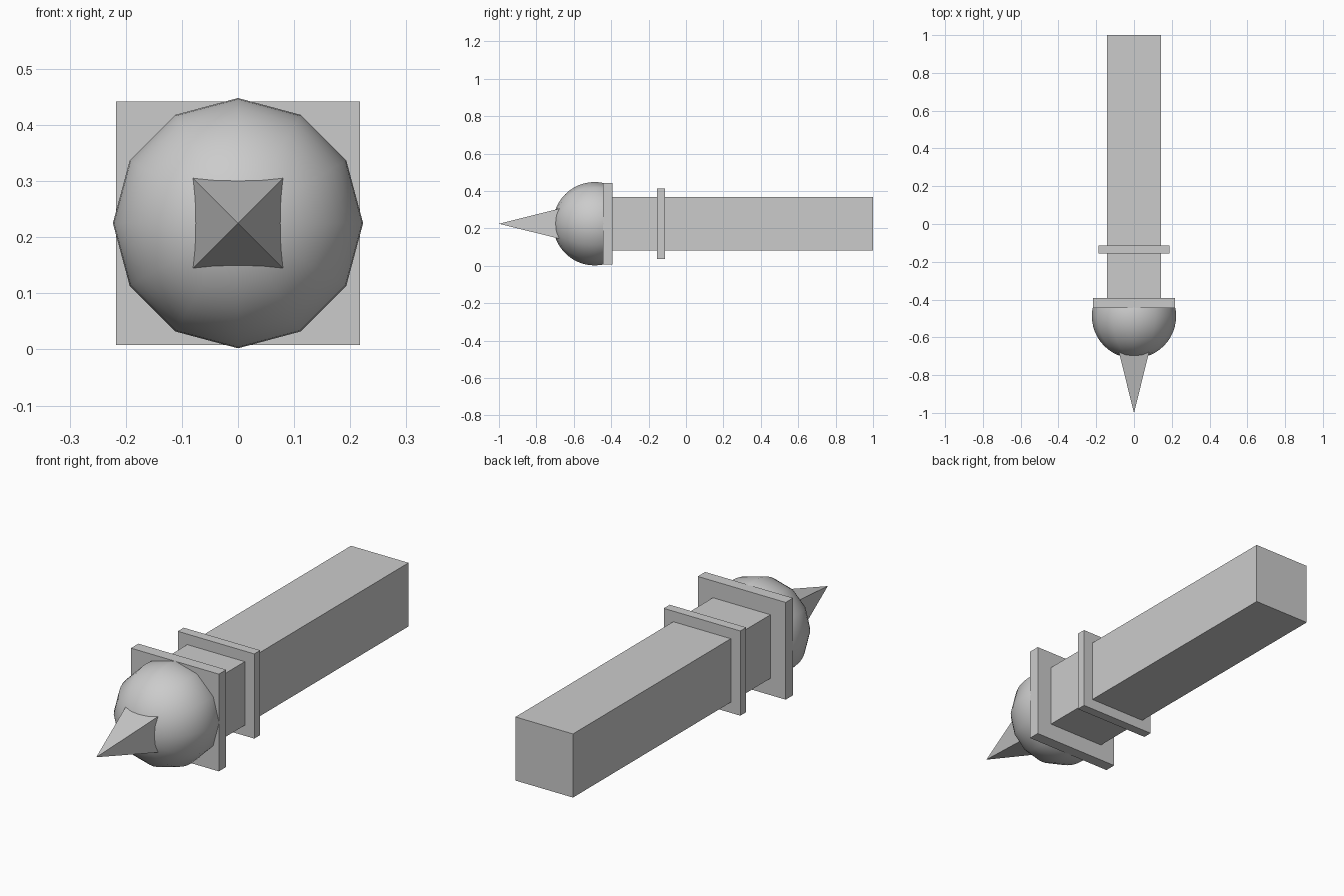
import bpy, bmesh
from math import radians
from mathutils import Matrix, Vector

if "Cube" in bpy.data.objects:
    bpy.data.objects.remove(bpy.data.objects["Cube"])

ZC = 0.225  # height of the long axis


def finish(bm, name, smooth=False):
    bmesh.ops.recalc_face_normals(bm, faces=bm.faces)
    for f in bm.faces:
        f.smooth = smooth and len(f.verts) < 6
    me = bpy.data.meshes.new(name)
    bm.to_mesh(me)
    bm.free()
    ob = bpy.data.objects.new(name, me)
    bpy.context.collection.objects.link(ob)
    return ob


def square_bar(name, half, y0, y1):
    bm = bmesh.new()
    m = Matrix.Translation((0, (y0 + y1) / 2, ZC)) @ Matrix.Diagonal((2 * half, y1 - y0, 2 * half, 1))
    bmesh.ops.create_cube(bm, size=1, matrix=m)
    return finish(bm, name)


# Shaft and square collars
square_bar("shaft", 0.142, -0.42, 1.0)
square_bar("middle_collar", 0.189, -0.155, -0.113)
square_bar("front_collar", 0.217, -0.445, -0.393)

# Twelve-sided dome, cut off inside the front collar
bm = bmesh.new()
m = Matrix.Translation((0, -0.488, ZC)) @ Matrix.Rotation(radians(90), 4, 'X')
bmesh.ops.create_uvsphere(bm, u_segments=12, v_segments=24, radius=0.223, matrix=m)
geom = bm.verts[:] + bm.edges[:] + bm.faces[:]
cut = bmesh.ops.bisect_plane(bm, geom=geom, plane_co=Vector((0, -0.43, 0)),
                             plane_no=Vector((0, 1, 0)), clear_outer=True)
rim = [e for e in cut['geom_cut'] if isinstance(e, bmesh.types.BMEdge)]
bmesh.ops.contextual_create(bm, geom=rim)
finish(bm, "dome", smooth=True)

# Four-sided spike at the tip
bm = bmesh.new()
y_base, half = -0.6, 0.0995
tip = bm.verts.new((0, -1, ZC))
base = [bm.verts.new((x * half, y_base, ZC + z * half))
        for x, z in ((-1, -1), (1, -1), (1, 1), (-1, 1))]
bm.faces.new(base)
for i in range(4):
    bm.faces.new((base[i], base[(i + 1) % 4], tip))
finish(bm, "spike")
